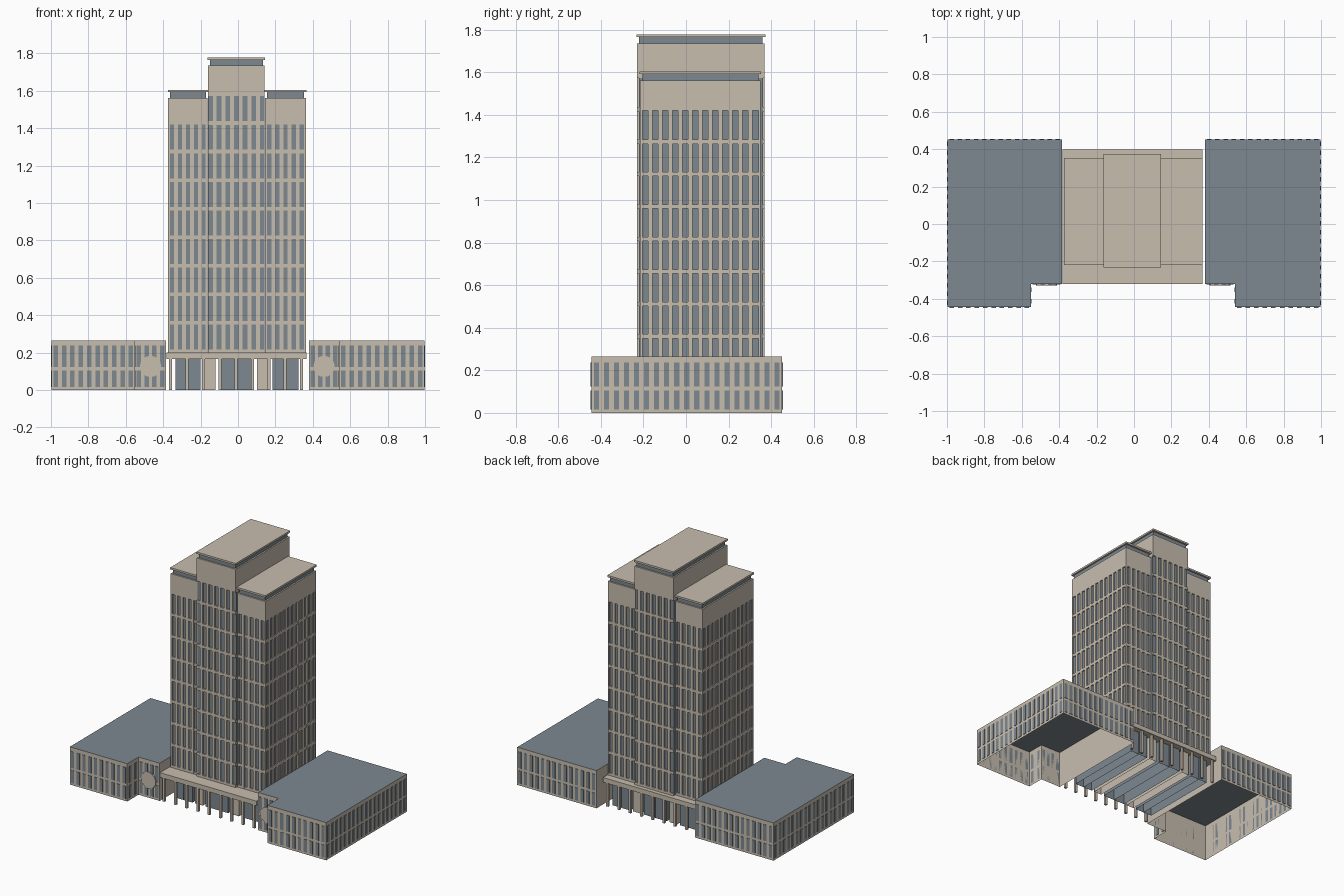
import bpy, bmesh
from mathutils import Matrix, Vector

cube = bpy.data.objects.get("Cube")
if cube:
    bpy.data.objects.remove(cube, do_unlink=True)


def material(name, rgb):
    m = bpy.data.materials.new(name)
    m.use_nodes = True
    m.diffuse_color = (*rgb, 1)
    m.node_tree.nodes["Principled BSDF"].inputs["Base Color"].default_value = (*rgb, 1)
    return m


MATS = [material("beige stone", (0.58, 0.515, 0.43)),
        material("blue grey glass", (0.205, 0.25, 0.285))]
STONE, GLASS = 0, 1


def finish(name, bm):
    mesh = bpy.data.meshes.new(name)
    bm.to_mesh(mesh)
    bm.free()
    for m in MATS:
        mesh.materials.append(m)
    obj = bpy.data.objects.new(name, mesh)
    bpy.context.collection.objects.link(obj)


def add_box(bm, x, y, z, mat=STONE, open_bottom=False):
    spans = [sorted(s) for s in (x, y, z)]
    centre = Vector([(a + b) / 2 for a, b in spans])
    size = Vector([b - a for a, b in spans])
    place = Matrix.LocRotScale(centre, None, size)
    verts = bmesh.ops.create_cube(bm, size=1, matrix=place)["verts"]
    faces = {f for v in verts for f in v.link_faces}
    for f in faces:
        f.material_index = mat
    if open_bottom:
        low = [f for f in faces if f.calc_center_median().z < spans[2][0] + 1e-5]
        bmesh.ops.delete(bm, geom=low, context="FACES")


def wall_box(bm, axis, run, depth, z):
    # stone box on a wall that runs along the x or the y axis
    if axis == "x":
        add_box(bm, run, depth, z)
    else:
        add_box(bm, depth, run, z)


FLOOR, BASE, SKIN = 0.1525, 0.2, 0.008


def facade(bm, axis, a, b, depth, floors, n, end_piers):
    # stone piers and floor bands in front of a glass core
    pier = 0.021
    top = BASE + floors * FLOOR
    if end_piers:
        pitch = (b - a) / n
        centres = [a + i * pitch for i in range(n + 1)]
    else:
        pitch = (b - a + pier) / n
        centres = [a - pier / 2 + i * pitch for i in range(1, n)]
    for c in centres:
        run = (max(a, c - pier / 2), min(b, c + pier / 2))
        wall_box(bm, axis, run, depth, (BASE, top))
    inner = (depth[0], depth[0] + (depth[1] - depth[0]) * 0.97)
    for k in range(floors):
        zc = BASE + 0.007 + k * FLOOR
        wall_box(bm, axis, (a, b), inner, (max(BASE, zc - 0.01), zc + 0.01))


def tower(name, x0, x1, y0, y1, floors, n, top, end_piers, side=0):
    bm = bmesh.new()
    glass_top = BASE + floors * FLOOR
    gx0 = x0 + SKIN if side == -1 else x0
    gx1 = x1 - SKIN if side == 1 else x1
    add_box(bm, (gx0, gx1), (y0 + SKIN, y1 - SKIN), (BASE, glass_top), GLASS)
    for outer, sign in ((y0, 1), (y1, -1)):
        facade(bm, "x", x0, x1, (outer + sign * SKIN, outer), floors, n, end_piers)
    if side:
        outer = x1 if side == 1 else x0
        facade(bm, "y", y0, y1, (outer - side * SKIN, outer), floors, 12, True)
    # plain top storey, recessed glass strip and flat roof slab
    add_box(bm, (x0, x1), (y0, y1), (glass_top, top))
    add_box(bm, (x0 + 0.01, x1 - 0.01), (y0 + 0.01, y1 - 0.01), (top, top + 0.03), GLASS)
    add_box(bm, (x0 - 0.002, x1 + 0.002), (y0 - 0.003, y1 + 0.003), (top + 0.03, top + 0.043))
    finish(name, bm)


tower("central_tower", -0.16, 0.143, -0.23, 0.37, 9, 7, 1.735, False)
tower("right_tower", -0.373, -0.162, -0.215, 0.35, 8, 5, 1.562, True, -1)
tower("left_tower", 0.145, 0.363, -0.215, 0.35, 8, 5, 1.562, True, 1)

# canopy under the towers
bm = bmesh.new()
add_box(bm, (-0.382, 0.367), (-0.32, 0.398), (0.167, BASE))
finish("canopy", bm)

# slender columns at the front and back
bm = bmesh.new()
for y in (-0.305, 0.383):
    for i in range(9):
        x = -0.01 + (i - 4) * 0.0875
        add_box(bm, (x - 0.008, x + 0.008), (y - 0.008, y + 0.008), (0, 0.167))
finish("columns", bm)

# ground floor lobby bays, open underneath
bm = bmesh.new()
BAYS = [(-0.335, -0.268, GLASS), (-0.266, -0.2, GLASS), (-0.18, -0.12, STONE),
        (-0.098, -0.011, GLASS), (-0.009, 0.078, GLASS), (0.102, 0.162, STONE),
        (0.185, 0.255, GLASS), (0.257, 0.323, GLASS)]
for x0, x1, mat in BAYS:
    add_box(bm, (x0, x1), (-0.22, 0.355), (0, 0.167), mat, open_bottom=True)
finish("lobby", bm)


def wing(label, s, inner, notch):
    outer, front, step, back, height = 0.997, -0.445, -0.32, 0.452, 0.265
    pts = [(notch, front), (outer, front), (outer, back), (inner, back), (inner, step), (notch, step)]
    counts = [10, 19, 14, 0, 4, 2]
    # hollow shell with a blue roof and no floor
    bm = bmesh.new()
    base = bm.faces.new([bm.verts.new((s * x, y, 0)) for x, y in pts])
    ext = bmesh.ops.extrude_face_region(bm, geom=[base])["geom"]
    bmesh.ops.translate(bm, vec=(0, 0, height), verts=[v for v in ext if isinstance(v, bmesh.types.BMVert)])
    bmesh.ops.recalc_face_normals(bm, faces=bm.faces[:])
    for f in bm.faces:
        f.material_index = GLASS if f.calc_center_median().z > height - 0.01 else STONE
    low = [f for f in bm.faces if f.calc_center_median().z < 0.01]
    bmesh.ops.delete(bm, geom=low, context="FACES_ONLY")
    finish(label + "_wing", bm)

    # two rows of narrow window plates on each outer wall
    bm = bmesh.new()
    for i, n in enumerate(counts):
        p, q = Vector(pts[i]), Vector(pts[(i + 1) % len(pts)])
        d = (q - p).normalized()
        normal = Vector((d.y, -d.x))
        pitch = (q - p).length / max(n, 1)
        for k in range(n):
            a = p + d * ((k + 0.5) * pitch - 0.012)
            b = a + d * 0.024 + normal * 0.003
            for z in ((0.016, 0.105), (0.123, 0.237)):
                add_box(bm, (s * a.x, s * b.x), (a.y, b.y), z, GLASS)
    finish(label + "_wing_windows", bm)

    # round stone medallion on the set-back wall
    bm = bmesh.new()
    place = Matrix.Translation((s * (inner + notch) / 2, step - 0.004, 0.126)) @ Matrix.Rotation(1.5708, 4, "X")
    bmesh.ops.create_cone(bm, cap_ends=True, segments=16, radius1=0.057, radius2=0.057, depth=0.008, matrix=place)
    finish(label + "_medallion", bm)


wing("left", 1, 0.38, 0.54)
wing("right", -1, 0.385, 0.55)
